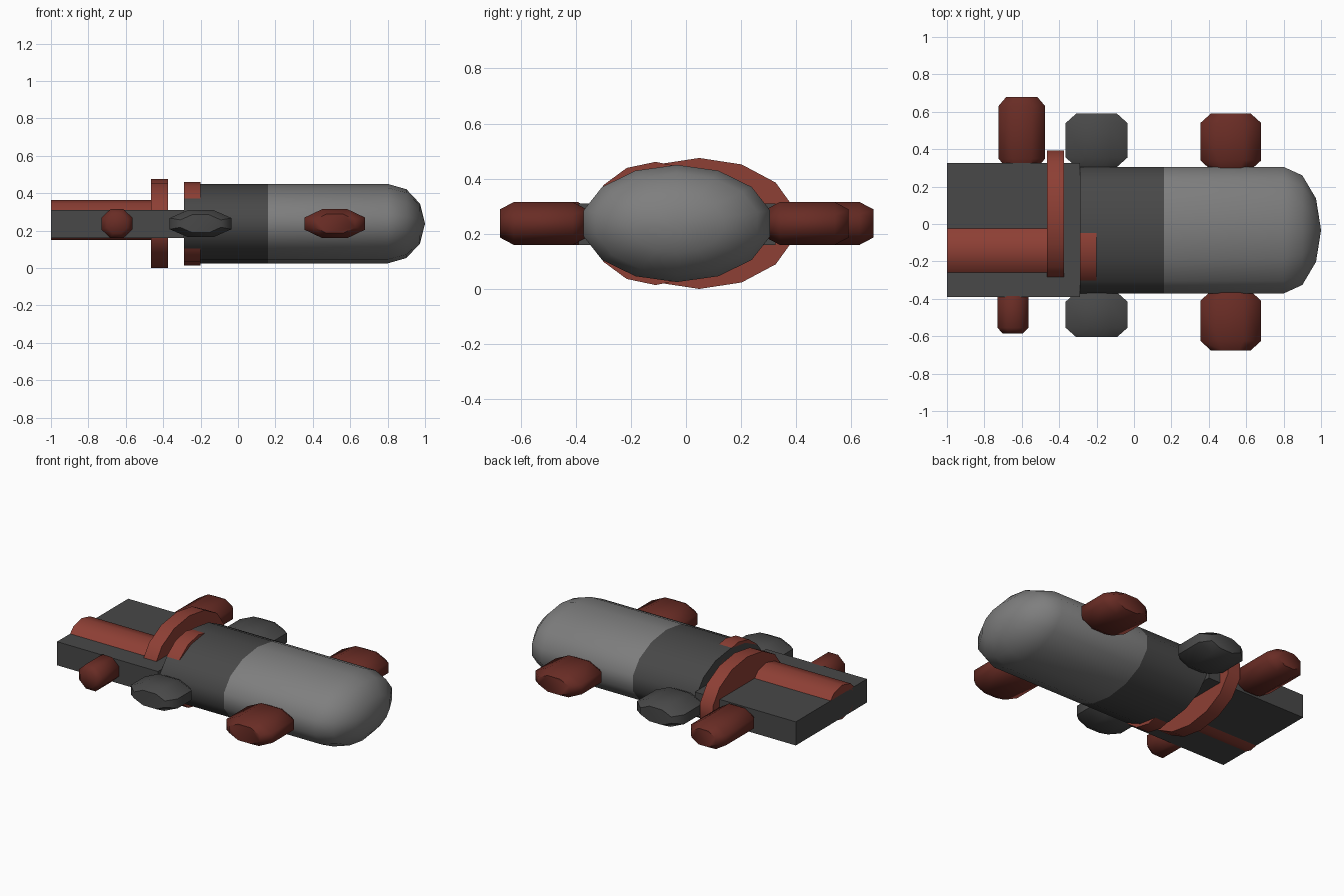
import bpy, bmesh, math

if "Cube" in bpy.data.objects:
    bpy.data.objects.remove(bpy.data.objects["Cube"])


def material(name, rgb):
    m = bpy.data.materials.new(name)
    m.diffuse_color = (*rgb, 1)
    m.use_nodes = True
    m.node_tree.nodes["Principled BSDF"].inputs["Base Color"].default_value = m.diffuse_color
    return m


LIGHT = material("light_grey", (0.21, 0.21, 0.21))
DARK = material("dark_grey", (0.065, 0.065, 0.065))
RED = material("red", (0.27, 0.05, 0.035))
DEEP_RED = material("deep_red", (0.14, 0.025, 0.018))


def finish(name, bm, mat, angle=None):
    bmesh.ops.recalc_face_normals(bm, faces=bm.faces[:])
    mesh = bpy.data.meshes.new(name)
    bm.to_mesh(mesh)
    bm.free()
    mesh.materials.append(mat)
    ob = bpy.data.objects.new(name, mesh)
    bpy.context.collection.objects.link(ob)
    if angle:
        bpy.ops.object.select_all(action='DESELECT')
        ob.select_set(True)
        bpy.context.view_layer.objects.active = ob
        bpy.ops.object.shade_smooth_by_angle(angle=math.radians(angle))
    return ob


def loft(name, mat, axis, stations, centre, radii, sides, start=0.0, angle=40):
    """Elliptical rings strung along x or y; stations are (position, scale)."""
    bm = bmesh.new()
    rings = []
    for pos, s in stations:
        def point(a, k):
            u = centre[0] + k * radii[0] * math.cos(a)
            z = centre[1] + k * radii[1] * math.sin(a)
            return (pos, u, z) if axis == 'x' else (u, pos, z)
        if s == 0:
            rings.append([bm.verts.new(point(0, 0))])
        else:
            rings.append([bm.verts.new(point(start + math.tau * i / sides, s))
                          for i in range(sides)])
    for a, b in zip(rings, rings[1:]):
        for i in range(sides):
            j = (i + 1) % sides
            if len(b) == 1:
                bm.faces.new((a[i], a[j], b[0]))
            else:
                bm.faces.new((a[i], a[j], b[j], b[i]))
    for ring in (rings[0], rings[-1]):
        if len(ring) > 1:
            bm.faces.new(ring)
    return finish(name, bm, mat, angle)


def pod(name, mat, x0, x1, y0, y1, z0, z1, chamfer):
    """Octagonal side pod with chamfered ends."""
    k = math.cos(math.pi / 8)
    loft(name, mat, 'y',
         [(y0, 0.66), (y0 + chamfer, 1), (y1 - chamfer, 1), (y1, 0.66)],
         ((x0 + x1) / 2, (z0 + z1) / 2),
         ((x1 - x0) / 2 / k, (z1 - z0) / 2 / k), 8, math.pi / 8, 50)


UP = math.pi / 2      # puts a vertex at the top of a ring
BODY = (-0.033, 0.2375)
SIZE = (0.347, 0.2125)

# Rounded nose section
dome = [(0.80 + 0.20 * math.sin(math.radians(t)), math.cos(math.radians(t)))
        for t in (0, 30, 60)]
loft("nose_body", LIGHT, 'x', [(0.16, 1)] + dome + [(1.0, 0)],
     BODY, SIZE, 14, UP)

# Dark middle section
loft("middle_body", DARK, 'x', [(-0.29, 1), (0.16, 1)], BODY, SIZE, 14, UP)

# Flat rear deck
bm = bmesh.new()
bmesh.ops.create_cube(bm, size=1)
for v in bm.verts:
    v.co = (-0.645 + 0.71 * v.co.x, -0.0325 + 0.715 * v.co.y, 0.235 + 0.15 * v.co.z)
finish("rear_deck", bm, DARK)

# Long tube on the deck
loft("deck_tube", RED, 'x', [(-1.0, 1), (-0.42, 1)],
     (-0.142, 0.257), (0.143, 0.108), 10, UP)

# Large and small bands
loft("large_band", RED, 'x', [(-0.465, 1), (-0.375, 1)],
     (0.048, 0.2375), (0.355, 0.2375), 14, UP)
loft("small_band", RED, 'x', [(-0.29, 1), (-0.20, 1)],
     (-0.11, 0.2375), (0.242, 0.2235), 14, UP)

# Side pods
pod("front_pod_left", DEEP_RED, 0.355, 0.68, 0.29, 0.59, 0.16, 0.315, 0.05)
pod("front_pod_right", DEEP_RED, 0.355, 0.68, -0.675, -0.36, 0.16, 0.315, 0.05)
pod("middle_pod_left", DARK, -0.365, -0.035, 0.305, 0.59, 0.165, 0.31, 0.05)
pod("middle_pod_right", DARK, -0.365, -0.035, -0.605, -0.365, 0.165, 0.31, 0.05)
pod("rear_pod_left", DEEP_RED, -0.725, -0.475, 0.30, 0.68, 0.16, 0.315, 0.05)
pod("rear_pod_right", DEEP_RED, -0.73, -0.565, -0.585, -0.36, 0.16, 0.315, 0.03)
